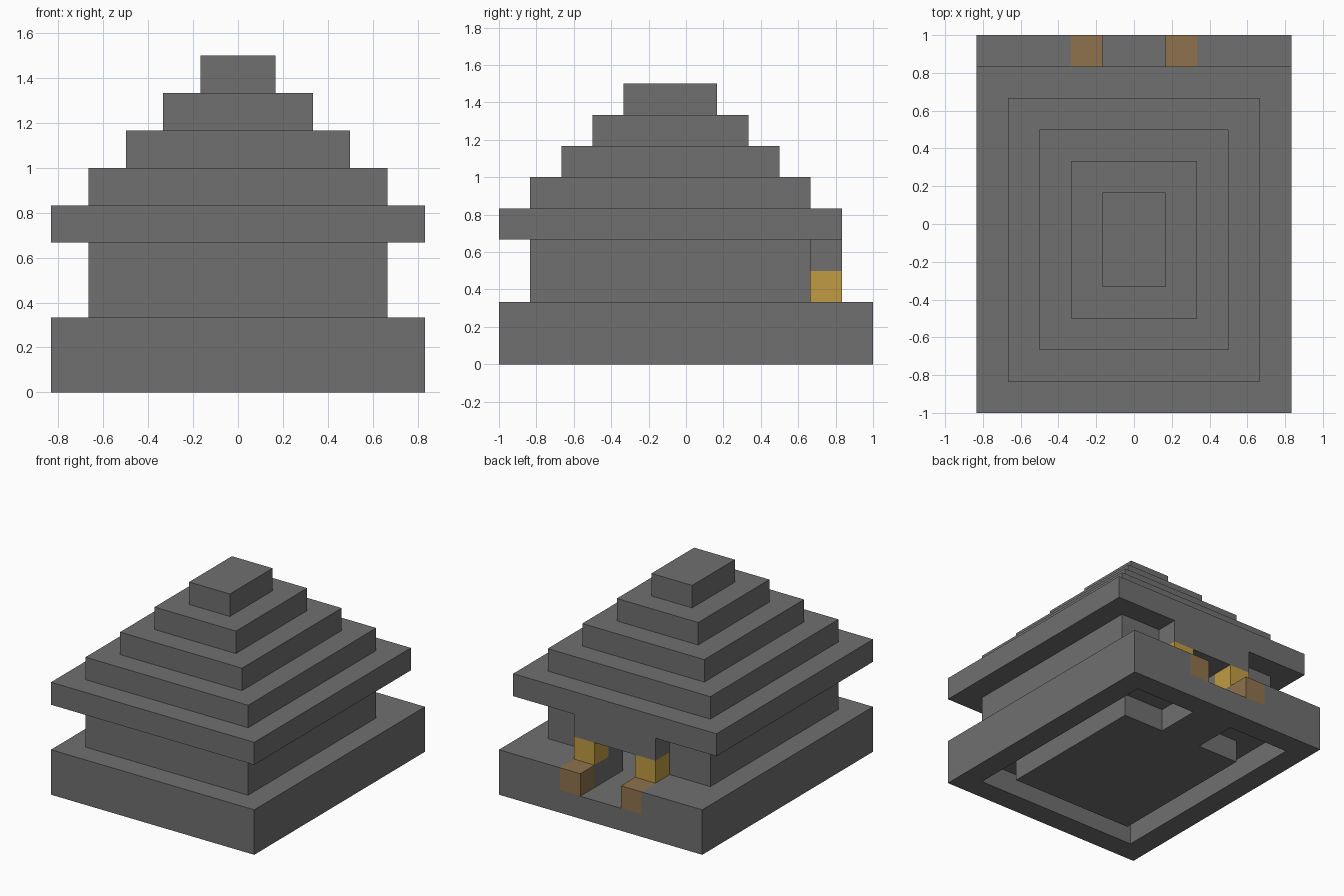
import bpy
import bmesh
from mathutils import Matrix, Vector

UNIT = 1 / 6  # the whole building sits on a block grid

cube = bpy.data.objects.get("Cube")
if cube:
    bpy.data.objects.remove(cube, do_unlink=True)


def make_material(name, rgb):
    mat = bpy.data.materials.new(name)
    mat.use_nodes = True
    mat.diffuse_color = (*rgb, 1)
    mat.node_tree.nodes["Principled BSDF"].inputs["Base Color"].default_value = (*rgb, 1)
    return mat


stone = make_material("grey stone", (0.16, 0.16, 0.16))
gold = make_material("gold", (0.53, 0.33, 0.055))
wood = make_material("brown wood", (0.275, 0.17, 0.073))


def build(name, mat, boxes):
    """One object from boxes, each given as x, y and z ranges in blocks."""
    bm = bmesh.new()
    for ranges in boxes:
        low = Vector([r[0] for r in ranges])
        high = Vector([r[1] for r in ranges])
        place = Matrix.Translation((low + high) / 2) @ Matrix.Diagonal((*(high - low), 1))
        bmesh.ops.create_cube(bm, size=1, matrix=place)
    bmesh.ops.scale(bm, vec=(UNIT,) * 3, verts=bm.verts)
    mesh = bpy.data.meshes.new(name)
    bm.to_mesh(mesh)
    bm.free()
    mesh.materials.append(mat)
    obj = bpy.data.objects.new(name, mesh)
    bpy.context.collection.objects.link(obj)
    return obj


def pair(x, y, z):
    """A box and its mirror image across the middle."""
    return [(x, y, z), ((-x[1], -x[0]), y, z)]


# Plinth: outer rim with a gap in the back for the entrance
build("plinth_rim", stone,
      pair((4, 5), (-5, 5), (0, 2))
      + [((-5, 5), (-6, -5), (0, 2)), ((-5, 5), (5, 6), (0, 1))]
      + pair((2, 5), (5, 6), (1, 2)))
build("porch_floor", stone, pair((1, 4), (4, 5), (1, 2)))

# Sunken floor and the path leading out through the doorway
build("room_floor", stone, [((-3, 3), (-4, 3), (0, 1))])
build("entrance_path", stone, [((-1, 1), (3, 5), (0, 1))])

# Hollow walls with the doorway in the back
build("walls", stone,
      pair((3, 4), (-4, 3), (1, 4))
      + [((-4, 4), (-5, -4), (1, 4))]
      + pair((1, 4), (3, 4), (1, 4))
      + [((-1, 1), (3, 4), (3, 4))])

# Doorway surround
build("door_lintel", stone, [((-2, 2), (4, 5), (3, 4))])
build("door_posts", gold, pair((1, 2), (4, 5), (2, 3)))
build("door_step_blocks", wood, pair((1, 2), (5, 6), (1, 2)))

# Stepped roof, each tier one block smaller all round
for i in range(5):
    half = 5 - i
    build(f"roof_tier_{i + 1}", stone,
          [((-half, half), (-half - 1, half), (4 + i, 5 + i))])
